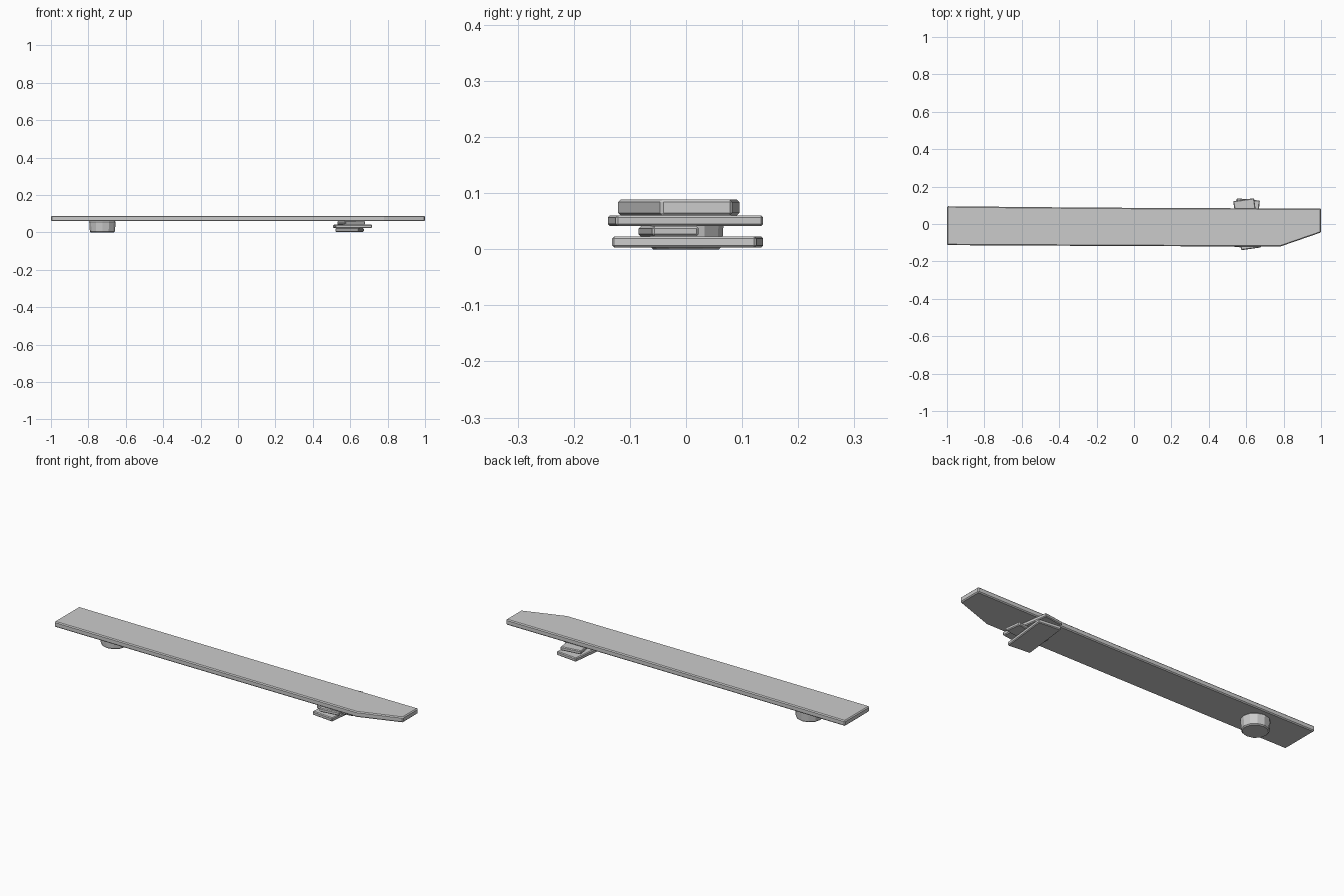
import bpy, bmesh, math

if "Cube" in bpy.data.objects:
    bpy.data.objects.remove(bpy.data.objects["Cube"])

grey = bpy.data.materials.new("weathered grey")
grey.diffuse_color = (0.6, 0.6, 0.6, 1)
grey.use_nodes = True
grey.node_tree.nodes["Principled BSDF"].inputs["Base Color"].default_value = grey.diffuse_color


def slab(name, outline, z0, z1, bevel, taper=1.0):
    """Extrude a counter-clockwise outline from z0 to z1, with softened edges."""
    cx = sum(p[0] for p in outline) / len(outline)
    cy = sum(p[1] for p in outline) / len(outline)
    bm = bmesh.new()
    low = [bm.verts.new((cx + (x - cx) * taper, cy + (y - cy) * taper, z0)) for x, y in outline]
    high = [bm.verts.new((x, y, z1)) for x, y in outline]
    bm.faces.new(low[::-1])
    bm.faces.new(high)
    n = len(outline)
    for i in range(n):
        j = (i + 1) % n
        bm.faces.new((low[i], low[j], high[j], high[i]))
    me = bpy.data.meshes.new(name)
    bm.to_mesh(me)
    bm.free()
    me.materials.append(grey)
    ob = bpy.data.objects.new(name, me)
    bpy.context.collection.objects.link(ob)
    b = ob.modifiers.new("soft_edges", 'BEVEL')
    b.width = bevel
    b.segments = 1
    b.limit_method = 'ANGLE'
    b.angle_limit = math.radians(40)
    return ob


# long plank with one corner sawn off
slab("plank", [(-1, -0.113), (0, -0.118), (0.78, -0.121), (1, -0.045),
               (1, 0.083), (0.2, 0.085), (-0.5, 0.09), (-1, 0.095)], 0.06, 0.089, 0.005)

# round foot under the left end
foot = [(-0.725 + 0.071 * math.cos(math.tau * i / 12),
         0.068 * math.sin(math.tau * i / 12)) for i in range(12)]
slab("round_foot", foot, 0.0, 0.062, 0.005, 0.94)

# stack of crossed flat slabs under the right end
slab("bottom_slab", [(0.52, -0.12), (0.645, -0.132), (0.673, 0.125), (0.55, 0.138)],
     0.003, 0.023, 0.004)
slab("middle_slab", [(0.52, -0.085), (0.717, -0.06), (0.705, 0.023), (0.508, 0.0)],
     0.023, 0.041, 0.004)
slab("top_slab", [(0.573, -0.14), (0.68, -0.125), (0.642, 0.138), (0.53, 0.122)],
     0.041, 0.0605, 0.004)
